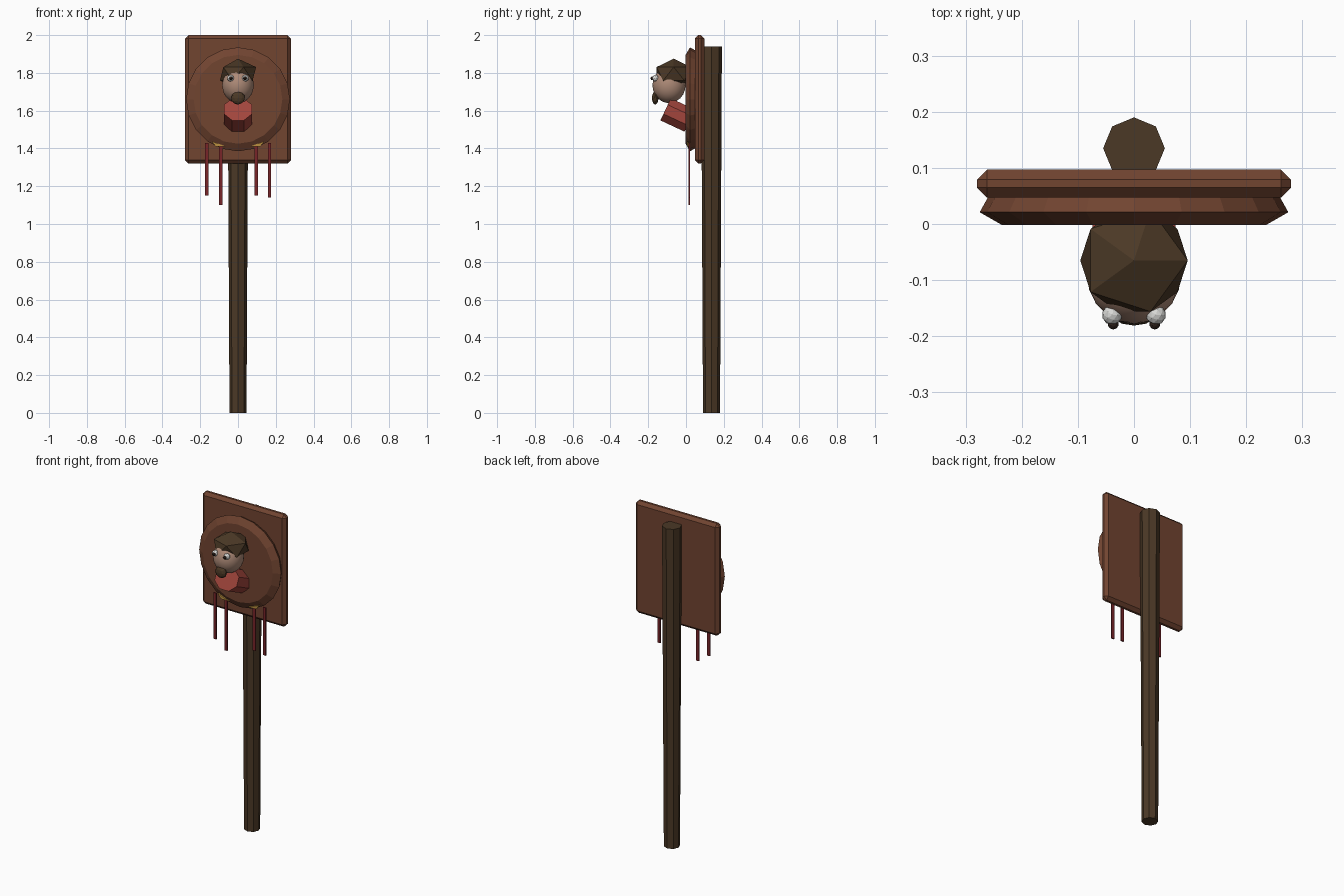
import bpy, bmesh, math
from mathutils import Matrix, Vector

if "Cube" in bpy.data.objects:
    bpy.data.objects.remove(bpy.data.objects["Cube"])


def mat(name, r, g, b):
    m = bpy.data.materials.new(name)
    m.diffuse_color = (r, g, b, 1)
    m.use_nodes = True
    m.node_tree.nodes["Principled BSDF"].inputs["Base Color"].default_value = m.diffuse_color
    return m


WOOD = mat("red brown wood", 0.165, 0.058, 0.030)
DARK = mat("dark brown", 0.070, 0.040, 0.019)
SKIN = mat("skin", 0.42, 0.255, 0.185)
RED = mat("red cloth", 0.36, 0.060, 0.045)
CORD = mat("dark red cord", 0.19, 0.018, 0.022)
WHITE = mat("eye white", 0.70, 0.70, 0.68)
PUPIL = mat("pupil", 0.030, 0.017, 0.012)
GOLD = mat("gold", 0.50, 0.28, 0.05)


def finish(name, bm, material, smooth=False):
    bmesh.ops.recalc_face_normals(bm, faces=bm.faces)
    me = bpy.data.meshes.new(name)
    bm.to_mesh(me)
    bm.free()
    me.materials.append(material)
    for p in me.polygons:
        p.use_smooth = smooth
    ob = bpy.data.objects.new(name, me)
    bpy.context.collection.objects.link(ob)
    return ob


def ico(name, loc, scale, sub, material, smooth=False):
    bm = bmesh.new()
    bmesh.ops.create_icosphere(
        bm, subdivisions=sub, radius=1,
        matrix=Matrix.Translation(loc) @ Matrix.Diagonal((*scale, 1)))
    return finish(name, bm, material, smooth)


def box(name, lo, hi, material, bevel=0):
    lo, hi = Vector(lo), Vector(hi)
    bm = bmesh.new()
    bmesh.ops.create_cube(
        bm, size=1,
        matrix=Matrix.Translation((lo + hi) / 2) @ Matrix.Diagonal((*(hi - lo), 1)))
    if bevel:
        bmesh.ops.bevel(bm, geom=bm.edges[:], offset=bevel, segments=1, affect='EDGES')
    return finish(name, bm, material)


def rings(name, stations, sides, matrix, material, phase=0):
    """Stack of polygon rings (radius, height) along local z, capped at both ends."""
    bm = bmesh.new()
    loops = []
    for r, h in stations:
        angles = [phase + 2 * math.pi * i / sides for i in range(sides)]
        loops.append([bm.verts.new(matrix @ Vector((r * math.cos(a), r * math.sin(a), h)))
                      for a in angles])
    for a, b in zip(loops, loops[1:]):
        for i in range(sides):
            j = (i + 1) % sides
            bm.faces.new((a[i], a[j], b[j], b[i]))
    bm.faces.new(loops[0])
    bm.faces.new(loops[-1])
    return finish(name, bm, material)


# Post and the two stacked mounting boards
rings("post", [(0.045, 0), (0.055, 1.94)], 8, Matrix.Translation((0, 0.135, 0)), DARK)
box("square_board", (-0.28, 0.047, 1.32), (0.28, 0.097, 2.0), WOOD, 0.018)
rings("round_plaque", [(0.235, 0), (0.275, -0.023), (0.26, -0.05)], 20,
      Matrix.Translation((0, -0.002, 1.66)) @ Matrix.Rotation(math.pi / 2, 4, 'X'), WOOD)

# Tilted bust: local z runs forward and up out of the plaque
tilt = Matrix.Rotation(math.radians(65), 4, 'X')
rings("bust", [(0.070, -0.14), (0.070, 0)], 8,
      Matrix.Translation((0, -0.108, 1.607)) @ tilt @ Matrix.Diagonal((1.15, 1, 1, 1)),
      RED, math.pi / 8)

# Head, hair cap and beard
ico("head", (0, -0.09, 1.735), (0.084, 0.088, 0.095), 3, SKIN, True)
ico("hair", (0, -0.065, 1.795), (0.107, 0.107, 0.08), 1, DARK)
ico("beard", (0, -0.163, 1.667), (0.037, 0.018, 0.035), 2, DARK)

for side, tag in ((-1, "left"), (1, "right")):
    # Eyes
    ico(tag + "_eye", (side * 0.039, -0.162, 1.772), (0.018, 0.018, 0.018), 2, WHITE)
    ico(tag + "_pupil", (side * 0.037, -0.178, 1.771), (0.010, 0.010, 0.010), 2, PUPIL)
    # Gold trim peeking out at the plaque's lower rim
    bm = bmesh.new()
    tri = [bm.verts.new((side * x, 0.004, z))
           for x, z in ((0.14, 1.438), (0.062, 1.41), (0.118, 1.41))]
    face = bm.faces.new(tri)
    ext = bmesh.ops.extrude_face_region(bm, geom=[face])
    bmesh.ops.translate(bm, vec=(0, 0.009, 0),
                        verts=[v for v in ext["geom"] if isinstance(v, bmesh.types.BMVert)])
    finish(tag + "_gold_trim", bm, GOLD)

# Hanging cords
for i, (x, low, high) in enumerate(((-0.166, 1.15, 1.43), (-0.092, 1.10, 1.42),
                                    (0.097, 1.15, 1.42), (0.167, 1.14, 1.43))):
    box(f"cord_{i + 1}", (x - 0.009, 0.014, low), (x + 0.009, 0.021, high), CORD)
